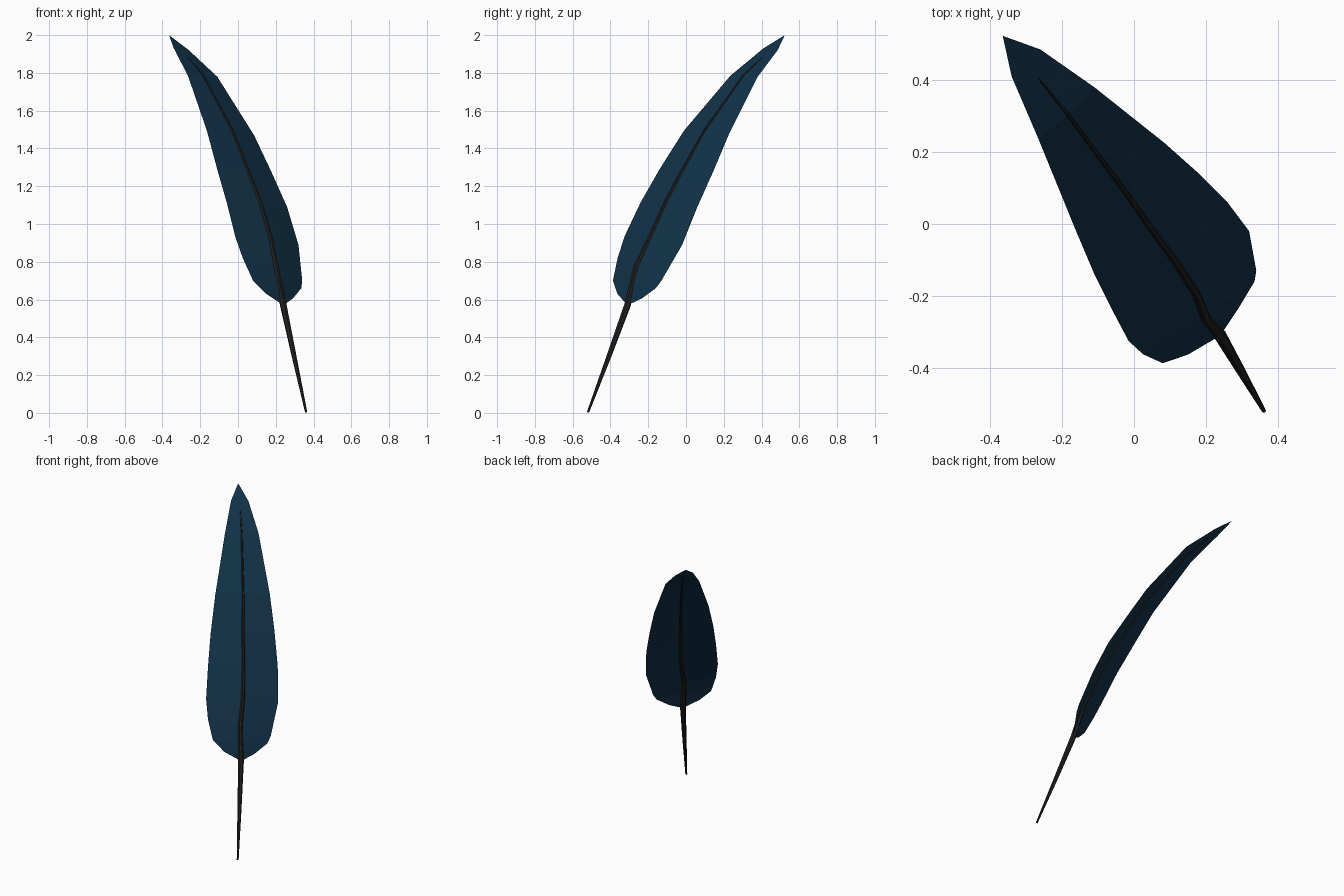
import bpy, bmesh, math
from mathutils import Vector

if "Cube" in bpy.data.objects:
    bpy.data.objects.remove(bpy.data.objects["Cube"])


def material(name, rgb):
    m = bpy.data.materials.new(name)
    m.diffuse_color = (*rgb, 1)
    m.use_nodes = True
    m.node_tree.nodes["Principled BSDF"].inputs["Base Color"].default_value = m.diffuse_color
    return m


def make_object(name, bm, mat):
    mesh = bpy.data.meshes.new(name)
    bm.to_mesh(mesh)
    bm.free()
    mesh.materials.append(mat)
    ob = bpy.data.objects.new(name, mesh)
    bpy.context.collection.objects.link(ob)
    return ob


blue = material("dark blue vane", (0.0055, 0.031, 0.064))
black = material("black quill", (0.0150, 0.0148, 0.0145))

root = Vector((0.24, -0.31, 0.57))
tip = Vector((-0.365, 0.523, 2.0))
# Vane outline: left edge, right edge, forward bulge of the central ridge
rows = [
    ((0.15, -0.363, 0.63), (0.29, -0.235, 0.605), 0.012),
    ((0.08, -0.387, 0.70), (0.335, -0.160, 0.66), 0.022),
    ((0.025, -0.362, 0.82), (0.340, -0.130, 0.70), 0.030),
    ((-0.015, -0.325, 0.935), (0.320, -0.020, 0.89), 0.032),
    ((-0.06, -0.24, 1.115), (0.260, 0.060, 1.09), 0.028),
    ((-0.11, -0.14, 1.29), (0.175, 0.145, 1.28), 0.024),
    ((-0.165, -0.01, 1.495), (0.085, 0.225, 1.47), 0.018),
    ((-0.265, 0.235, 1.785), (-0.11, 0.38, 1.78), 0.006),
    ((-0.34, 0.41, 1.93), (-0.26, 0.485, 1.92), 0.0),
]
ridge_dir = Vector((0.6, -0.6, 0.52)).normalized()

# Vane: thin sheet, creased along the quill
bm = bmesh.new()
first, last = bm.verts.new(root), bm.verts.new(tip)
grid, spine = [], [root]
for left, right, bulge in rows:
    a, b = Vector(left), Vector(right)
    mid = (a + b) / 2 + ridge_dir * bulge
    spine.append(mid)
    grid.append([bm.verts.new(p) for p in (a, mid, b)])
for i in range(2):
    bm.faces.new((first, grid[0][i + 1], grid[0][i]))
    bm.faces.new((last, grid[-1][i], grid[-1][i + 1]))
    for r, s in zip(grid, grid[1:]):
        bm.faces.new((r[i], r[i + 1], s[i + 1], s[i]))
bm.normal_update()
for f in bm.faces:
    if f.normal.dot(ridge_dir) < 0:
        f.normal_flip()
make_object("vane", bm, blue)

# Quill: tapered tube from the pointed foot up through the vane
path = [(Vector((0.361, -0.519, 0.003)), 0.006),
        (Vector((0.297, -0.408, 0.30)), 0.013),
        (root, 0.018)]
for p, r in zip(spine[3:9], (0.0145, 0.012, 0.0105, 0.009, 0.0075, 0.005)):
    path.append((p, r))
path.append((spine[9].lerp(spine[8], 0.3), 0.002))

SIDES = 6
across = Vector((0.7, 0.7, 0)).normalized()
bm = bmesh.new()
rings = []
for i, (p, r) in enumerate(path):
    t = (path[min(i + 1, len(path) - 1)][0] - path[max(i - 1, 0)][0]).normalized()
    n = across.cross(t).normalized()
    u = t.cross(n)
    rings.append([bm.verts.new(p + (u * math.cos(k * math.tau / SIDES)
                                    + n * math.sin(k * math.tau / SIDES)) * r)
                  for k in range(SIDES)])
for a, b in zip(rings, rings[1:]):
    for k in range(SIDES):
        j = (k + 1) % SIDES
        bm.faces.new((a[k], a[j], b[j], b[k]))
bm.faces.new(rings[0][::-1])
bm.faces.new(rings[-1])
bmesh.ops.recalc_face_normals(bm, faces=bm.faces)
make_object("quill", bm, black)
